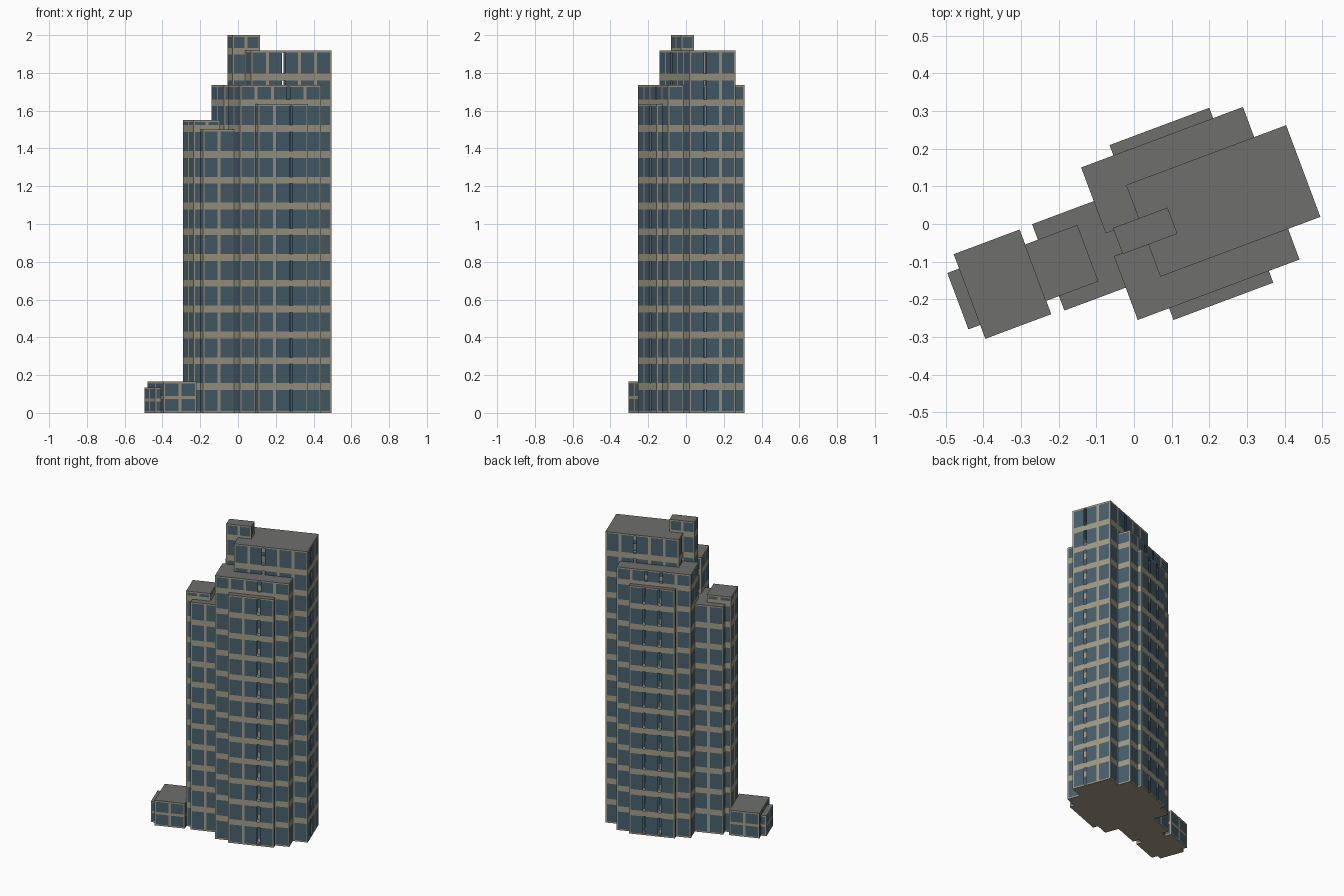
import bpy, bmesh, math
from mathutils import Vector

if "Cube" in bpy.data.objects:
    bpy.data.objects.remove(bpy.data.objects["Cube"])

ANGLE = math.radians(20.5)
U = Vector((math.cos(ANGLE), math.sin(ANGLE), 0))    # along the slab
V = Vector((-math.sin(ANGLE), math.cos(ANGLE), 0))   # across the slab
FLOOR, BAND, MULLION, TRIM = 0.1365, 0.036, 0.017, 0.009


def material(name, color):
    m = bpy.data.materials.new(name)
    m.diffuse_color = (*color, 1)
    m.use_nodes = True
    m.node_tree.nodes["Principled BSDF"].inputs["Base Color"].default_value = m.diffuse_color
    return m


MATS = [material("window_glass", (0.064, 0.115, 0.155)),
        material("concrete_beige", (0.352, 0.323, 0.238)),
        material("roof_grey", (0.156, 0.162, 0.150))]
GLASS, CONCRETE, ROOF = range(3)


def rows(height, low):
    """Heights of the cell borders: glass and concrete rows alternate, concrete first."""
    if low:
        bands, half = [height * 0.5], 0.008
    else:
        bands = [0.14 + FLOOR * k for k in range(15)]
        half = BAND / 2
    zs = [0, TRIM]
    for b in bands:
        if b + half < height - TRIM - 0.01:
            zs += [b - half, b + half]
    return zs + [height - TRIM, height]


def wall(bm, start, end, zs, bays, slots):
    """One facade of windows, floor bands and mullions; slots are open mullions."""
    direction = (end - start).normalized()
    length = (end - start).length
    xs = [0]
    for i in range(bays):
        a, b = length * i / bays, length * (i + 1) / bays
        xs += [a + MULLION / 2, b - MULLION / 2]
    xs.append(length)

    def quad(x0, x1, z0, z1, mat):
        pts = [start + direction * x + Vector((0, 0, z))
               for x, z in ((x0, z0), (x1, z0), (x1, z1), (x0, z1))]
        bm.faces.new([bm.verts.new(p) for p in pts]).material_index = mat

    for r in range(len(zs) - 1):
        if r % 2 == 0:                               # floor band
            quad(0, length, zs[r], zs[r + 1], CONCRETE)
            continue
        for c in range(len(xs) - 1):
            if c % 2:                                # window
                quad(xs[c], xs[c + 1], zs[r], zs[r + 1], GLASS)
            elif c // 2 not in slots:                # mullion
                quad(xs[c], xs[c + 1], zs[r], zs[r + 1], CONCRETE)


def block(name, corner, length, depth, height, bays, slots=((), ()), low=False):
    """Rectangular tower volume from its front left corner."""
    p = Vector((*corner, 0))
    ring = [p, p + U * length, p + U * length + V * depth, p + V * depth]
    bm = bmesh.new()
    zs = rows(height, low)
    for i in range(4):
        wall(bm, ring[i], ring[(i + 1) % 4], zs, bays[i % 2], slots[i % 2])
    top = [bm.verts.new(q + Vector((0, 0, height))) for q in ring]
    bm.faces.new(top).material_index = ROOF
    base = [bm.verts.new(q) for q in reversed(ring)]
    bm.faces.new(base).material_index = CONCRETE
    bmesh.ops.remove_doubles(bm, verts=bm.verts, dist=0.0001)
    mesh = bpy.data.meshes.new(name)
    bm.to_mesh(mesh)
    bm.free()
    for m in MATS:
        mesh.materials.append(m)
    bpy.context.collection.objects.link(bpy.data.objects.new(name, mesh))


# Main tower
block("main_slab", (0.07, -0.14), 0.454, 0.26, 1.918, (5, 3), ((2,), (1,)))
block("front_slab", (0.01, -0.255), 0.459, 0.181, 1.735, (5, 2), ((3,), ()))
block("back_slab", (-0.075, -0.025), 0.459, 0.187, 1.735, (5, 2), ((2, 3), ()))
block("front_bay", (0.105, -0.255), 0.283, 0.10, 1.635, (3, 1), ((2,), ()))
block("back_bay", (-0.03, 0.116), 0.283, 0.10, 1.635, (3, 1), ((1, 2), ()))
block("lift_house", (-0.03, -0.08), 0.155, 0.074, 2.0, (2, 1))

# Side wing
block("wing_slab", (-0.185, -0.23), 0.27, 0.245, 1.50, (3, 3), ((), (1,)))
block("wing_end", (-0.235, -0.205), 0.15, 0.16, 1.55, (2, 2))

# Low entrance building
block("entrance_hall", (-0.395, -0.305), 0.187, 0.24, 0.165, (2, 2), low=True)
block("entrance_porch", (-0.44, -0.28), 0.08, 0.16, 0.135, (1, 2), low=True)
